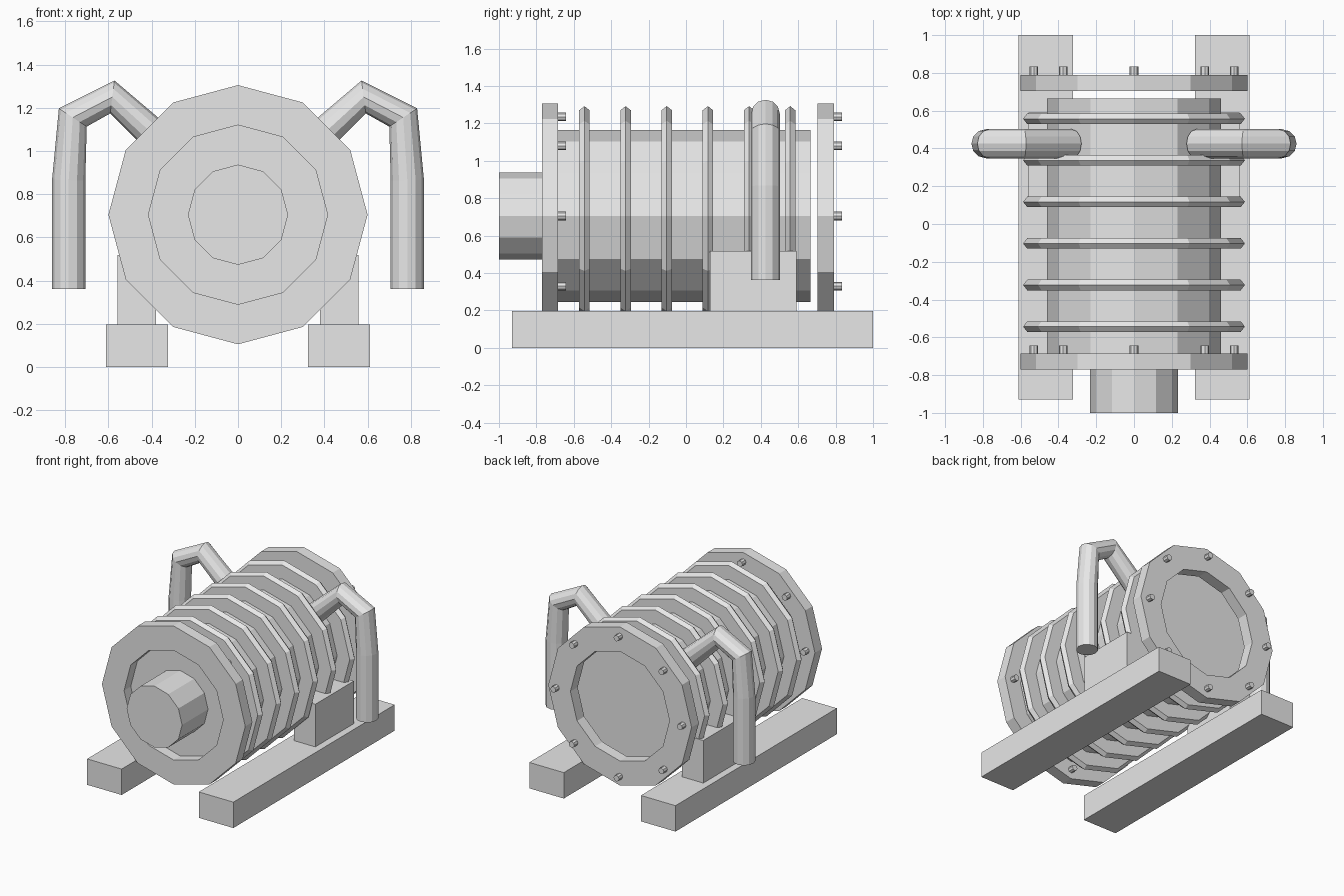
import bpy
import bmesh
import math
from mathutils import Vector, Matrix

cube = bpy.data.objects.get("Cube")
if cube:
    bpy.data.objects.remove(cube, do_unlink=True)

grey = bpy.data.materials.new("plain_grey")
grey.use_nodes = True
grey.diffuse_color = (0.8, 0.8, 0.8, 1)
grey.node_tree.nodes["Principled BSDF"].inputs["Base Color"].default_value = (0.8, 0.8, 0.8, 1)

AXIS_Z = 0.705
SIDES = 12


def finish(name, bm):
    bmesh.ops.recalc_face_normals(bm, faces=bm.faces)
    mesh = bpy.data.meshes.new(name)
    bm.to_mesh(mesh)
    bm.free()
    mesh.materials.append(grey)
    obj = bpy.data.objects.new(name, mesh)
    bpy.context.collection.objects.link(obj)
    return obj


def lathe(name, profile, closed=False):
    """Spin a (radius, y) profile around the long axis of the drum."""
    bm = bmesh.new()
    verts = [bm.verts.new((r, y, AXIS_Z)) for r, y in profile]
    pairs = list(zip(verts, verts[1:]))
    if closed:
        pairs.append((verts[-1], verts[0]))
    edges = [bm.edges.new(p) for p in pairs]
    bmesh.ops.spin(bm, geom=verts + edges, cent=(0, 0, AXIS_Z), axis=(0, 1, 0),
                   angle=math.tau, steps=SIDES)
    bmesh.ops.remove_doubles(bm, verts=bm.verts, dist=0.0005)
    return finish(name, bm)


def box(name, low, high):
    low, high = Vector(low), Vector(high)
    bm = bmesh.new()
    bmesh.ops.create_cube(bm, size=1, matrix=Matrix.Translation((low + high) / 2)
                          @ Matrix.Diagonal((*(high - low), 1)))
    return finish(name, bm)


# Drum and front nozzle
lathe("drum", [(0, -0.69), (0.46, -0.69), (0.46, 0.665), (0, 0.665)])
lathe("nozzle", [(0, -1.0), (0.232, -1.0), (0.232, -0.67), (0, -0.67)])

# Cooling ribs with ridged rims
for i in range(6):
    y = -0.543 + 0.22 * i
    lathe(f"rib_{i + 1}", [(0.45, y - 0.028), (0.565, y - 0.028), (0.587, y),
                           (0.565, y + 0.028), (0.45, y + 0.028)], closed=True)

# End flanges, each with eight bolts on its rear face
for label, front, back in (("front", -0.77, -0.685), ("rear", 0.703, 0.79)):
    lathe(f"{label}_flange", [(0.415, front), (0.6, front), (0.6, back), (0.415, back)],
          closed=True)
    bm = bmesh.new()
    for k in range(8):
        a = math.tau * k / 8
        spot = Vector((0.53 * math.cos(a), back + 0.015, AXIS_Z + 0.53 * math.sin(a)))
        bmesh.ops.create_cone(bm, cap_ends=True, segments=8, radius1=0.023, radius2=0.023,
                              depth=0.056, matrix=Matrix.Translation(spot)
                              @ Matrix.Rotation(math.pi / 2, 4, "X"))
    finish(f"{label}_flange_bolts", bm)

# Rails, support blocks and bent pipes on both sides
for label, s in (("left", 1), ("right", -1)):
    def span(a, b):
        return min(s * a, s * b), max(s * a, s * b)

    x0, x1 = span(0.323, 0.612)
    box(f"{label}_rail", (x0, -0.93, 0), (x1, 1.0, 0.196))
    x0, x1 = span(0.38, 0.558)
    box(f"{label}_support_block", (x0, 0.127, 0.19), (x1, 0.59, 0.518))

    curve = bpy.data.curves.new(f"{label}_pipe", "CURVE")
    curve.dimensions = "3D"
    curve.bevel_depth = 0.077
    curve.bevel_resolution = 4
    curve.use_fill_caps = True
    path = [(0.33, 1.02), (0.582, 1.25), (0.765, 1.155), (0.784, 0.865), (0.784, 0.362)]
    spline = curve.splines.new("POLY")
    spline.points.add(len(path) - 1)
    for point, (x, z) in zip(spline.points, path):
        point.co = (s * x, 0.425, z, 1)
    spline.use_smooth = False
    curve.materials.append(grey)
    pipe = bpy.data.objects.new(f"{label}_pipe", curve)
    bpy.context.collection.objects.link(pipe)
